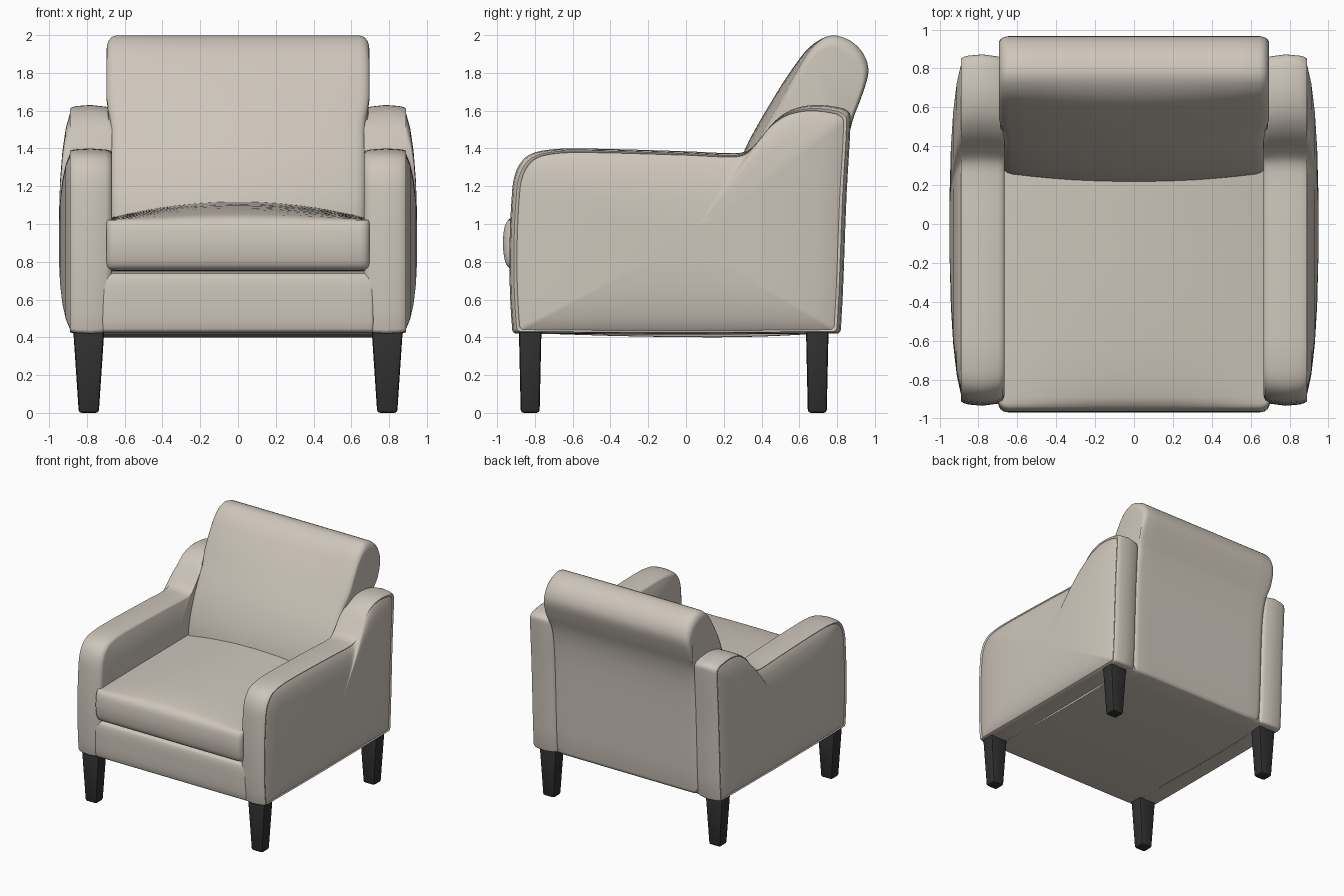
import bpy, bmesh, math
from mathutils import Vector

cube = bpy.data.objects.get("Cube")
if cube:
    bpy.data.objects.remove(cube, do_unlink=True)


def material(name, color, rough):
    m = bpy.data.materials.new(name)
    m.use_nodes = True
    m.diffuse_color = color
    bsdf = next(n for n in m.node_tree.nodes if n.type == 'BSDF_PRINCIPLED')
    bsdf.inputs["Base Color"].default_value = color
    bsdf.inputs["Roughness"].default_value = rough
    return m


fabric = material("beige fabric", (0.62, 0.565, 0.50, 1), 0.8)
wood = material("black wood", (0.03, 0.03, 0.03, 1), 0.5)


def finish(name, bm, mat, angle):
    bmesh.ops.recalc_face_normals(bm, faces=bm.faces)
    mesh = bpy.data.meshes.new(name)
    bm.to_mesh(mesh)
    bm.free()
    mesh.materials.append(mat)
    ob = bpy.data.objects.new(name, mesh)
    bpy.context.collection.objects.link(ob)
    bpy.ops.object.select_all(action='DESELECT')
    ob.select_set(True)
    bpy.context.view_layer.objects.active = ob
    bpy.ops.object.shade_smooth_by_angle(angle=math.radians(angle))
    return ob


def smooth_loop(points, steps=4):
    """Closed curve through the points, with tension to limit overshoot."""
    out, n = [], len(points)
    p = [Vector(q) for q in points]
    for i in range(n):
        a, b, c, d = p[i - 1], p[i], p[(i + 1) % n], p[(i + 2) % n]
        span = (c - b).length
        m0 = (c - a) * span / ((c - b).length + (b - a).length)
        m1 = (d - b) * span / ((d - c).length + span)
        for k in range(steps):
            t = k / steps
            out.append(b * (2 * t**3 - 3 * t**2 + 1) + m0 * (t**3 - 2 * t**2 + t)
                       + c * (3 * t**2 - 2 * t**3) + m1 * (t**3 - t**2))
    return out


def loft(name, profile, centre, stations, warp=lambda x, y, z: (x, y, z), side=1):
    """Sweep a y-z profile along x, scaling it about its centre at each station."""
    bm = bmesh.new()
    cy, cz = centre
    rings = []
    for x, s in stations:
        rings.append([bm.verts.new(warp(side * x, cy + (p.x - cy) * s, cz + (p.y - cz) * s))
                      for p in smooth_loop(profile)])
    n = len(rings[0])
    for r0, r1 in zip(rings, rings[1:]):
        for i in range(n):
            j = (i + 1) % n
            bm.faces.new((r0[i], r0[j], r1[j], r1[i]))
    bm.faces.new(rings[0])
    bm.faces.new(rings[-1])
    return finish(name, bm, fabric, 50)


def across(half, edge, squeeze, cuts=12):
    """Symmetric stations over the width with rounded ends."""
    inner = half - edge
    mid = [(-inner + 2 * inner * i / cuts, 1.0) for i in range(cuts + 1)]
    turn = [(inner + edge * math.sin(a), 1 - squeeze * (1 - math.cos(a)))
            for a in (math.radians(d) for d in (30, 55, 75, 90))]
    return [(-x, s) for x, s in reversed(turn)] + mid + turn


# Arms: stepped side profile, welt along the outer edge, bulging outer panel
arm_profile = [(-0.90, 0.42), (-0.92, 0.44), (-0.935, 0.8), (-0.92, 1.18), (-0.895, 1.29),
               (-0.84, 1.36), (-0.75, 1.39), (-0.58, 1.40), (0, 1.385), (0.26, 1.375),
               (0.33, 1.39), (0.39, 1.45), (0.47, 1.545), (0.56, 1.605), (0.68, 1.63),
               (0.82, 1.615), (0.865, 1.59), (0.872, 1.55), (0.85, 1.15), (0.82, 0.44),
               (0.80, 0.42)]
arm_stations = [(0.667, 0.3), (0.667, 0.955), (0.675, 0.975), (0.70, 0.988), (0.78, 1.0),
                (0.85, 0.993), (0.878, 0.985), (0.889, 0.975), (0.888, 0.965), (0.882, 0.957),
                (0.892, 0.93), (0.912, 0.83), (0.93, 0.66), (0.942, 0.45), (0.948, 0.2)]
for label, side in (("left", 1), ("right", -1)):
    loft("arm_" + label, arm_profile, (0.0, 0.9), arm_stations, side=side)

# Lower frame with a slightly sagging underside
loft("base_frame",
     [(-0.89, 0.425), (-0.917, 0.445), (-0.925, 0.6), (-0.917, 0.72), (-0.89, 0.74),
      (0.70, 0.74), (0.76, 0.70), (0.79, 0.45), (0.77, 0.425), (0.15, 0.40)],
     (0.0, 0.58), across(0.72, 0.02, 0.02))


# Seat cushion, crowned in the middle
def crown(x, y, z):
    return x, y, z - max(0, z - 1.02) * 0.9 * (x / 0.69) ** 2


loft("seat_cushion",
     [(-0.90, 0.755), (-0.945, 0.775), (-0.965, 0.84), (-0.968, 0.93), (-0.95, 1.01),
      (-0.89, 1.05), (-0.6, 1.085), (0, 1.11), (0.42, 1.115), (0.46, 1.08),
      (0.46, 0.79), (0.42, 0.755)],
     (-0.25, 0.91), across(0.697, 0.05, 0.06), crown)


# Backrest: leaning pad with a rolled head, narrower between the arms
def belly(x, y, z):
    front = max(0, min(1, (0.75 - y) / 0.3))
    narrow = 0.97 if z < 1.55 else min(1, 0.97 + 0.3 * (z - 1.55))
    return x * narrow, y + 0.055 * front * (x / 0.69) ** 2, z


loft("backrest",
     [(0.32, 0.43), (0.26, 0.5), (0.21, 0.85), (0.215, 1.1), (0.30, 1.37), (0.45, 1.645),
      (0.59, 1.86), (0.67, 1.95), (0.77, 1.998), (0.87, 1.97), (0.94, 1.90), (0.966, 1.81),
      (0.935, 1.69), (0.88, 1.54), (0.85, 1.38), (0.832, 1.1), (0.805, 0.46), (0.78, 0.425)],
     (0.58, 1.25), across(0.695, 0.05, 0.09), belly)


# Tapered legs with chamfered corners
def leg(name, cx, cy):
    bm = bmesh.new()
    bmesh.ops.create_cube(bm, size=1)
    for v in bm.verts:
        top = v.co.z > 0
        hx, hy = (0.083, 0.06) if top else (0.053, 0.05)
        v.co = (cx + math.copysign(hx, v.co.x), cy + math.copysign(hy, v.co.y),
                0.45 if top else 0)
    bmesh.ops.bevel(bm, geom=list(bm.edges), offset=0.016, segments=2,
                    affect='EDGES', profile=0.5)
    finish(name, bm, wood, 30)


for label, side in (("left", 1), ("right", -1)):
    leg("front_leg_" + label, side * 0.79, -0.825)
    leg("back_leg_" + label, side * 0.79, 0.695)
